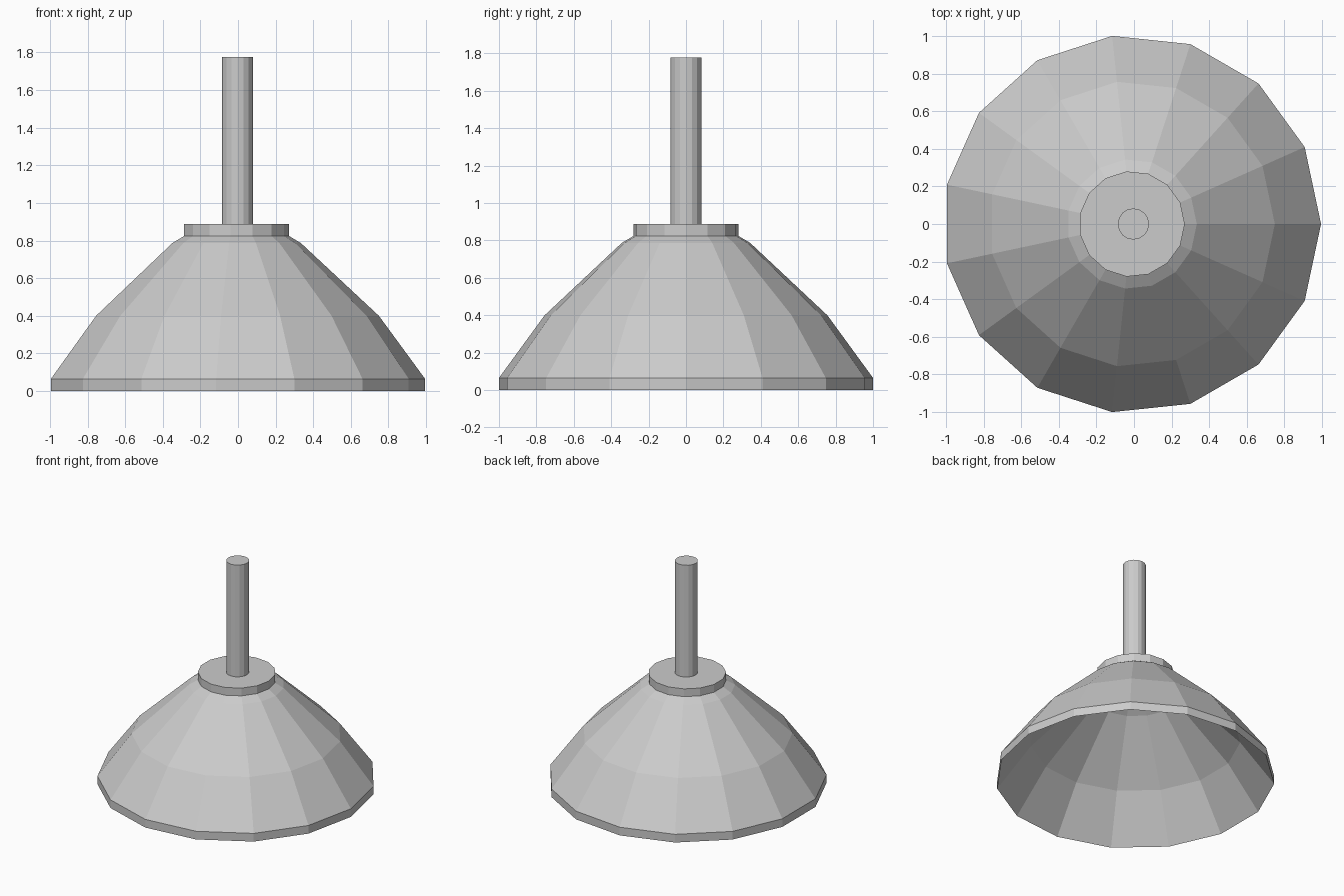
import bpy, bmesh, math

if "Cube" in bpy.data.objects:
    bpy.data.objects.remove(bpy.data.objects["Cube"])

SIDES = 15
CX = -0.011     # polygon has an odd side count, so its axis sits slightly off the box centre
WALL = 0.065    # vertical thickness of the shell


def lathe(name, profile, sides, cx, cap_start=True, cap_end=True, smooth=False):
    """Revolve (radius, z) points around a vertical axis into a flat-faced mesh."""
    bm = bmesh.new()
    rings = []
    for r, z in profile:
        rings.append([bm.verts.new((cx + r * math.cos(2 * math.pi * i / sides),
                                    r * math.sin(2 * math.pi * i / sides), z))
                      for i in range(sides)])
    for a, b in zip(rings, rings[1:]):
        for i in range(sides):
            j = (i + 1) % sides
            bm.faces.new((a[i], a[j], b[j], b[i]))
    if cap_start:
        bm.faces.new(rings[0][::-1])
    if cap_end:
        bm.faces.new(rings[-1])
    bmesh.ops.recalc_face_normals(bm, faces=bm.faces[:])
    for f in bm.faces:
        f.smooth = smooth and len(f.verts) == 4
    mesh = bpy.data.meshes.new(name)
    bm.to_mesh(mesh)
    bm.free()
    obj = bpy.data.objects.new(name, mesh)
    bpy.context.collection.objects.link(obj)
    return obj


# Shade: hollow shell, inner profile going up then the same profile raised coming down
inner = [(1.0055, 0.0), (0.76, 0.335), (0.345, 0.722), (0.281, 0.762), (0.281, 0.822)]
outer = [(r, z + WALL) for r, z in inner[:3]] + [(0.281, 0.825), (0.281, 0.887)]
shade = lathe("lamp_shade", inner[::-1] + outer, SIDES, CX)

# Hanging rod
rod = lathe("hanging_rod", [(0.083, 0.88), (0.083, 1.777)], 16, -0.003)
